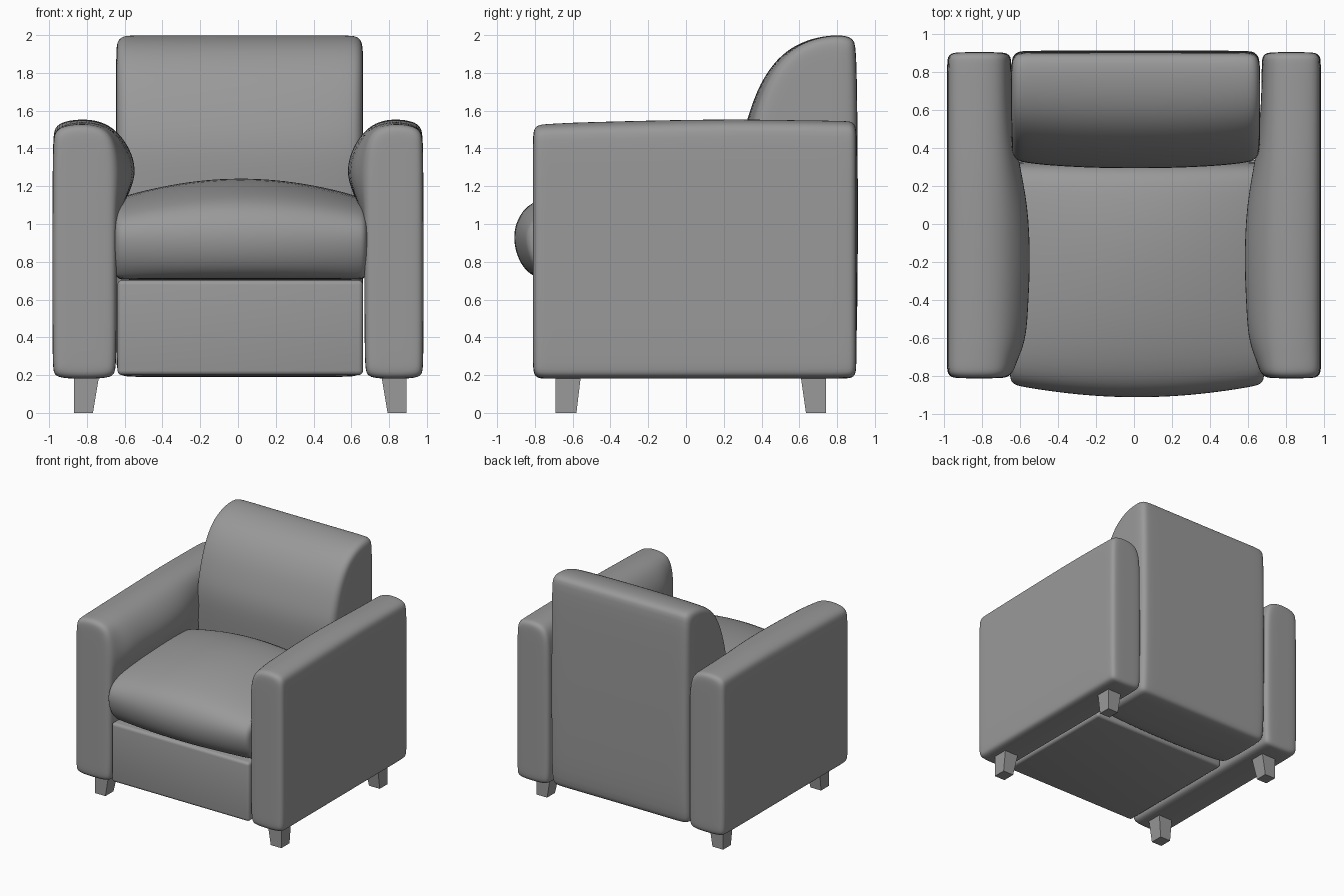
import bpy, bmesh

if "Cube" in bpy.data.objects:
    bpy.data.objects.remove(bpy.data.objects["Cube"])

# Dark grey upholstery
grey = bpy.data.materials.new("dark_grey")
grey.diffuse_color = (.32, .32, .32, 1)
grey.use_nodes = True
grey.node_tree.nodes["Principled BSDF"].inputs["Base Color"].default_value = grey.diffuse_color


def finish(name, bm, smooth=True, subdiv=0):
    bmesh.ops.recalc_face_normals(bm, faces=bm.faces)
    me = bpy.data.meshes.new(name)
    bm.to_mesh(me)
    bm.free()
    me.materials.append(grey)
    ob = bpy.data.objects.new(name, me)
    bpy.context.collection.objects.link(ob)
    if subdiv:
        mod = ob.modifiers.new("Soften", 'SUBSURF')
        mod.levels = mod.render_levels = subdiv
    for p in me.polygons:
        p.use_smooth = smooth
    return ob


def inset(ring, r):
    """Shrink a 2D outline by r on every side of its bounding box."""
    lo = [min(p[i] for p in ring) for i in (0, 1)]
    hi = [max(p[i] for p in ring) for i in (0, 1)]
    return [tuple((lo[i] + hi[i]) / 2 + (p[i] - (lo[i] + hi[i]) / 2)
                  * (1 - 2 * r / (hi[i] - lo[i])) for i in (0, 1)) for p in ring]


def loft(name, start, end, inner, outline, place, r):
    """Loft an outline through stations, with rounded capped ends."""
    rim = [(0, 3 * r), (0, r), (.15 * r, .4 * r), (.5 * r, .1 * r), (r, 0)]
    stations = [(start + a, d) for a, d in rim] + [(s, 0) for s in inner]
    stations += [(end - a, d) for a, d in reversed(rim)]
    bm = bmesh.new()
    rings = [[bm.verts.new(place(s, a, b)) for a, b in inset(outline(s), d)]
             for s, d in stations]
    n = len(rings[0])
    for r0, r1 in zip(rings, rings[1:]):
        for i in range(n):
            j = (i + 1) % n
            bm.faces.new((r0[i], r0[j], r1[j], r1[i]))
    bm.faces.new(rings[0])
    bm.faces.new(rings[-1])
    return finish(name, bm, True, 2)


def interp(table, t):
    for (a, va), (b, vb) in zip(table, table[1:]):
        if t <= b:
            return va + (vb - va) * max(0, (t - a) / (b - a))
    return table[-1][1]


# Arms: outline in x-z, bulging inwards in the middle of their length
arm_low = [(-.982, .7), (-.982, .25), (-.975, .20), (-.93, .18), (-.70, .18),
           (-.655, .20), (-.643, .25), (-.643, .7), (-.643, 1.0)]
arm_end = [(-.645, 1.12), (-.645, 1.25), (-.65, 1.36), (-.665, 1.45), (-.71, 1.51),
           (-.81, 1.53), (-.92, 1.52), (-.972, 1.49), (-.982, 1.42)]
arm_mid = [(-.59, 1.12), (-.533, 1.24), (-.555, 1.36), (-.62, 1.46), (-.70, 1.52),
           (-.81, 1.54), (-.92, 1.525), (-.972, 1.49), (-.982, 1.42)]
bulge = [(-.81, 0), (-.7, .4), (-.6, .8), (-.2, 1), (.1, .9), (.35, .35), (.6, .05), (.9, 0)]


def arm_outline(y):
    k = interp(bulge, y)
    rise = interp([(-.8, 0), (.35, .025), (.9, .02)], y)
    top = [(a + (c - a) * k, b + (d - b) * k + rise)
           for (a, b), (c, d) in zip(arm_end, arm_mid)]
    return arm_low + top


arm_y = [-.7, -.6, -.4, -.2, .1, .35, .6]
loft("left_arm", -.81, .902, arm_y, arm_outline, lambda y, x, z: (x, y, z), .05)
loft("right_arm", -.81, .902, arm_y, arm_outline,
     lambda y, x, z: (.98 - (x + .98) * .92, y, z), .05)

# Backrest: outline in y-z, front edge curving back towards the sides
back_pts = [(.88, .21), (.905, .26), (.912, 1.0), (.905, 1.92), (.89, 1.98), (.83, 2.003),
            (.7, 1.993), (.58, 1.95), (.48, 1.875), (.39, 1.745), (.33, 1.58), (.287, 1.42),
            (.295, 1.2), (.335, .7), (.335, .26), (.35, .21), (.42, .19), (.84, .19)]


def back_outline(x):
    k = abs((x - .008) / .65) ** 3
    return [(y + .04 * k * (.91 - y) / .6, z) for y, z in back_pts]


loft("backrest", -.645, .662, [-.45, -.2, 0, .2, .45], back_outline,
     lambda x, y, z: (x, y, z), .065)

# Seat cushion: crowned top and bulging front
seat_pts = [(.33, .75), (.30, .71), (-.2, .706), (-.72, .702), (-.82, .72), (-.89, .80),
            (-.922, .93), (-.89, 1.05), (-.80, 1.14), (-.5, 1.22), (-.1, 1.255),
            (.2, 1.22), (.33, 1.165)]


def seat_outline(x):
    k = abs((x - .015) / .665) ** 2
    return [(y + (.07 * k if y < -.75 else 0), z - .11 * k * max(0, (z - .95) / .29))
            for y, z in seat_pts]


loft("seat_cushion", -.652, .684, [-.5, -.3, -.1, .1, .3, .5], seat_outline,
     lambda x, y, z: (x, y, z), .045)


# Boxes given by bottom and top rectangles (x0, x1, y0, y1)
def frustum(name, low, high, z0, z1, bevel=0):
    bm = bmesh.new()
    vs = [bm.verts.new((r[i], r[j], z)) for r, z in ((low, z0), (high, z1))
          for i, j in ((0, 2), (1, 2), (1, 3), (0, 3))]
    for f in ((0, 1, 2, 3), (4, 5, 6, 7), (0, 1, 5, 4), (1, 2, 6, 5), (2, 3, 7, 6), (3, 0, 4, 7)):
        bm.faces.new([vs[i] for i in f])
    if bevel:
        bmesh.ops.recalc_face_normals(bm, faces=bm.faces)
        bmesh.ops.bevel(bm, geom=list(bm.edges), offset=bevel, segments=4,
                        profile=.5, affect='EDGES')
    finish(name, bm, bool(bevel))


# Base panel under the seat
base = (-.638, .662, -.80, .335)
frustum("seat_base", base, base, .2, .703, .025)

# Tapered legs, vertical on their outer faces
for side, s in (("left", -1), ("right", 1)):
    for end, lo, hi in (("front", (-.69, -.58), (-.69, -.555)), ("back", (.635, .74), (.605, .74))):
        xl = sorted((.012 + s * .78, .012 + s * .88))
        xh = sorted((.012 + s * .745, .012 + s * .88))
        frustum(f"{side}_{end}_leg", (*xl, *lo), (*xh, *hi), 0, .21)
